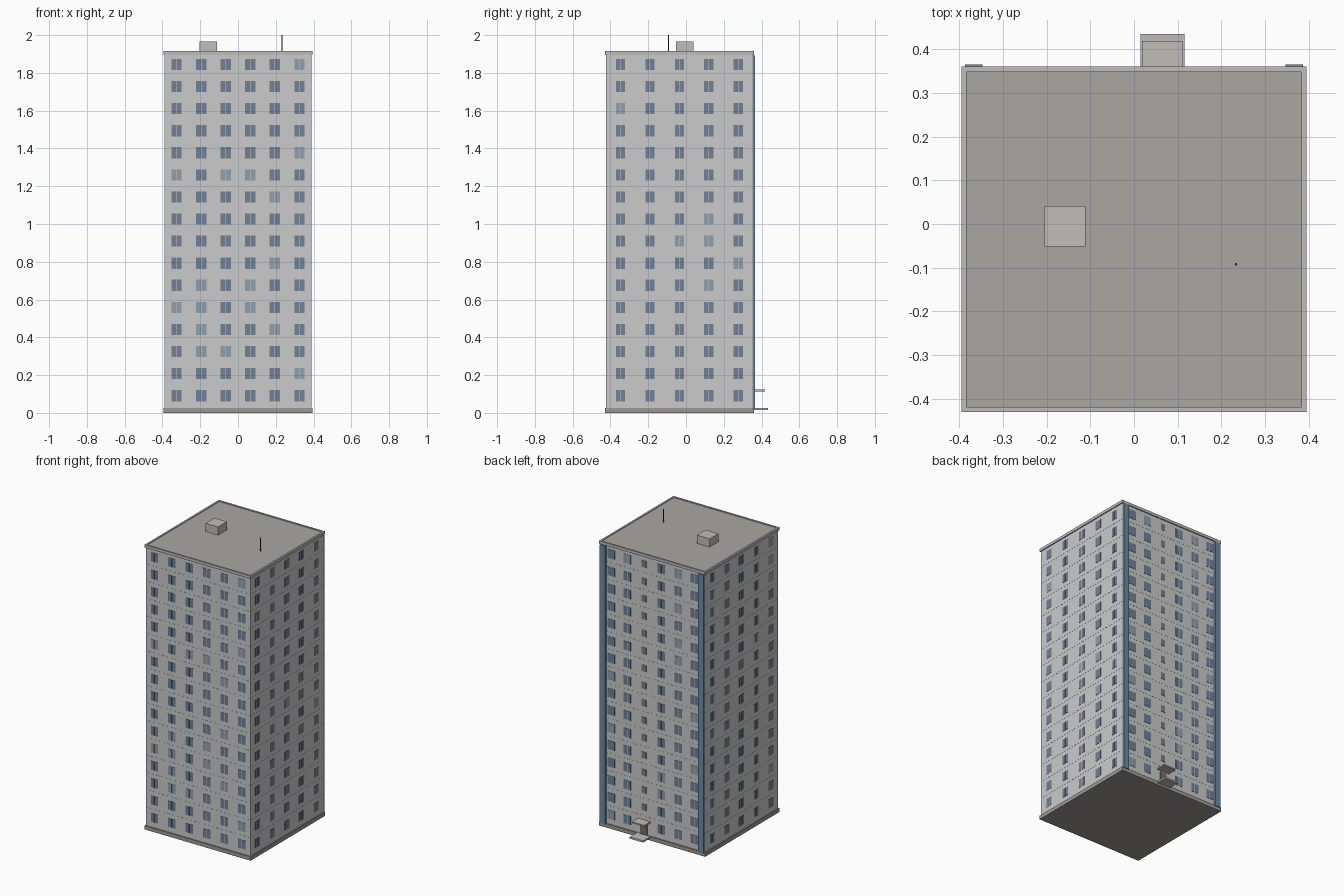
import bpy, bmesh, random
from mathutils import Vector

if "Cube" in bpy.data.objects:
    bpy.data.objects.remove(bpy.data.objects["Cube"])

random.seed(4)
CY = -0.035            # centre of the tower in y
H = 0.388              # half width of the walls
ROWS, Z0, DZ = 16, 0.091, 0.1169


def mat(name, r, g, b):
    m = bpy.data.materials.new(name)
    m.diffuse_color = (r, g, b, 1)
    m.use_nodes = True
    m.node_tree.nodes["Principled BSDF"].inputs["Base Color"].default_value = m.diffuse_color
    return m


WALL = mat("concrete", 0.62, 0.62, 0.61)
SEAM = mat("seam_grey", 0.54, 0.54, 0.53)
TRIM = mat("trim_grey", 0.52, 0.51, 0.49)
ROOF = mat("roof_grey", 0.40, 0.39, 0.37)
BASE = mat("plinth_brown", 0.34, 0.32, 0.30)
GLASS = mat("glass_dark", 0.16, 0.22, 0.31)
LIGHT = mat("glass_light", 0.27, 0.35, 0.43)
BLUE = mat("blue_panel", 0.15, 0.26, 0.37)
DOOR = mat("door_brown", 0.20, 0.15, 0.11)
DARK = mat("dark_metal", 0.04, 0.04, 0.04)


def boxes(name, items, material):
    """One object made of boxes given as (low corner, high corner)."""
    bm = bmesh.new()
    for lo, hi in items:
        lo, hi = Vector(lo), Vector(hi)
        vs = bmesh.ops.create_cube(bm, size=1)["verts"]
        for v in vs:
            v.co = Vector(((lo[i] + hi[i]) / 2 + v.co[i] * (hi[i] - lo[i]) for i in range(3)))
    me = bpy.data.meshes.new(name)
    bm.to_mesh(me)
    bm.free()
    me.materials.append(material)
    ob = bpy.data.objects.new(name, me)
    bpy.context.collection.objects.link(ob)
    return ob


def slab(half, z1, z2):
    return ((-half, CY - half, z1), (half, CY + half, z2))


# Walls, plinth and floor joints
boxes("tower_walls", [slab(H, 0.01, 1.90)], WALL)
boxes("plinth", [slab(0.395, 0, 0.026)], BASE)
boxes("floor_joints", [slab(H + 0.0008, z - 0.0012, z + 0.0012)
                       for z in (Z0 + DZ * (k + 0.5) for k in range(ROWS - 1))], SEAM)

# Roof deck and parapet ring
boxes("roof_deck", [slab(0.386, 1.895, 1.911)], ROOF)
o, i, z1, z2 = 0.395, 0.383, 1.896, 1.915
boxes("parapet", [((-o, CY - o, z1), (o, CY - i, z2)), ((-o, CY + i, z1), (o, CY + o, z2)),
                  ((-o, CY - i, z1), (-i, CY + i, z2)), ((i, CY - i, z1), (o, CY + i, z2))], TRIM)


def facade(name, columns, axis, sign, lit=None, small=None):
    """Two-pane windows on one wall; lit holds (row from top, column)."""
    dark, light = [], []
    half = 0.027 if axis == 'x' else 0.0245
    for row in range(ROWS):
        z = Z0 + DZ * (ROWS - 1 - row)
        for c, u in enumerate(columns):
            is_lit = (row, c) in lit if lit is not None else random.random() < 0.12
            hw, hh = (0.017, 0.022) if c == small else (half, 0.0295)
            if c == small and row == ROWS - 1:
                continue          # the door takes this place
            panes = [(u - hw, u + hw)] if c == small else [(u - hw, u - 0.0015), (u + 0.0015, u + hw)]
            for a, b in panes:
                d0, d1 = sorted((sign * (H - 0.004), sign * (H + 0.0018)))
                if axis == 'x':
                    bx = ((a, CY + d0, z - hh), (b, CY + d1, z + hh))
                else:
                    bx = ((d0, a, z - hh), (d1, b, z + hh))
                (light if is_lit else dark).append(bx)
    boxes(name + "_windows", dark, GLASS)
    boxes(name + "_light_windows", light, LIGHT)


# Windows on all four walls
front_lit = {(0, 5), (4, 5), (5, 0), (5, 2), (5, 3), (6, 4), (9, 4), (10, 1), (10, 3), (11, 0),
             (11, 1), (11, 3), (12, 1), (12, 4), (13, 1), (13, 2), (14, 5)}
right_lit = {(2, 0), (7, 3), (8, 2), (8, 3), (9, 4), (10, 3)}
side_cols = [CY + 0.156 * (k - 2) for k in range(5)]
facade("front", [0.13 * (k - 2.5) for k in range(6)], 'x', -1, front_lit)
facade("back", [-0.31, -0.19, -0.065, 0.065, 0.19, 0.31], 'x', 1, None, 3)
facade("right", side_cols, 'y', 1, right_lit)
facade("left", side_cols, 'y', -1)

# Blue corner strips on the back
boxes("corner_strips", [((s * 0.3665 - 0.0205, 0.345, 0.022), (s * 0.3665 + 0.0205, 0.365, 1.893))
                        for s in (-1, 1)], BLUE)

# Entrance at the back
boxes("entrance_step", [((0.015, 0.345, 0.014), (0.115, 0.434, 0.026))], TRIM)
boxes("entrance_canopy", [((0.018, 0.345, 0.114), (0.111, 0.418, 0.123))], TRIM)
boxes("entrance_door", [((0.04, 0.345, 0.026), (0.09, 0.358, 0.105))], DOOR)

# Roof hut and antenna
boxes("roof_hut", [((-0.205, -0.052, 1.905), (-0.111, 0.041, 1.966))], TRIM)
bpy.ops.mesh.primitive_cylinder_add(vertices=8, radius=0.003, depth=0.095, location=(0.233, -0.092, 1.9525))
bpy.context.object.name = "antenna"
bpy.context.object.data.materials.append(DARK)
